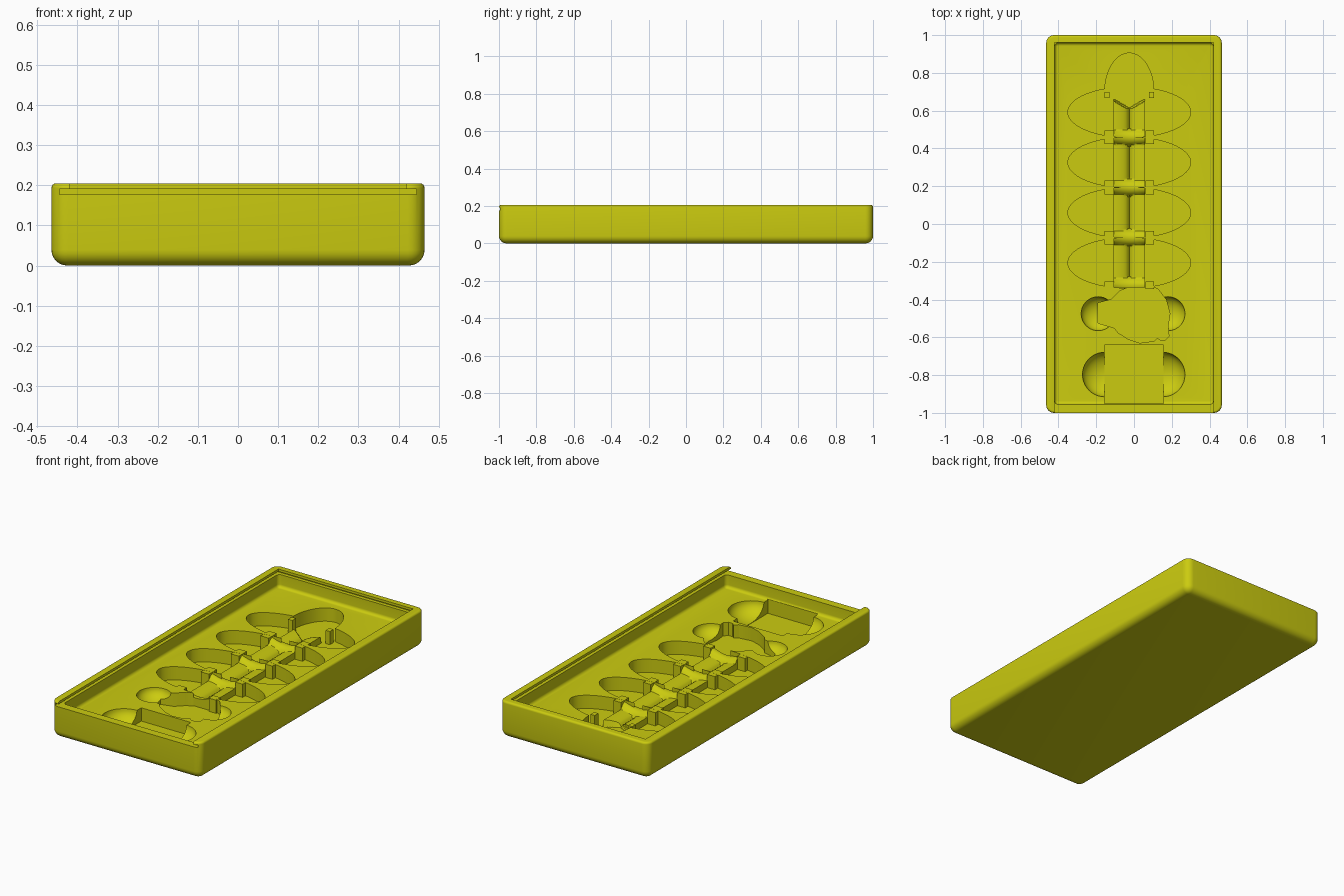
import bpy, bmesh, math

if "Cube" in bpy.data.objects:
    bpy.data.objects.remove(bpy.data.objects["Cube"])

FLOOR, PIT = 0.105, 0.03      # tray floor and pocket floor heights
XC = -0.025                   # centre line of the pockets

mat = bpy.data.materials.new("yellow_plastic")
mat.diffuse_color = (0.6, 0.6, 0.005, 1)
mat.use_nodes = True
mat.node_tree.nodes["Principled BSDF"].inputs["Base Color"].default_value = mat.diffuse_color


def finish(bm, name):
    bmesh.ops.recalc_face_normals(bm, faces=bm.faces)
    me = bpy.data.meshes.new(name)
    bm.to_mesh(me)
    bm.free()
    me.materials.append(mat)
    ob = bpy.data.objects.new(name, me)
    bpy.context.collection.objects.link(ob)
    return ob


def box(name, x0, x1, y0, y1, z0, z1, side=0, bottom=0, top=0):
    """Box with optional rounded upright, bottom and top edges."""
    bm = bmesh.new()
    bmesh.ops.create_cube(bm, size=1)
    for v in bm.verts:
        v.co.x = x0 if v.co.x < 0 else x1
        v.co.y = y0 if v.co.y < 0 else y1
        v.co.z = z0 if v.co.z < 0 else z1

    def level(e, z):
        return all(abs(v.co.z - z) < 1e-5 for v in e.verts)

    def bevel(edges, r):
        bmesh.ops.bevel(bm, geom=edges, offset=r, segments=6, profile=0.5, affect='EDGES')

    if side:
        bevel([e for e in bm.edges if not level(e, z0) and not level(e, z1)], side)
    if bottom:
        bevel([e for e in bm.edges if level(e, z0)], bottom * 0.98)
    if top:
        bevel([e for e in bm.edges if level(e, z1)], top)
    return finish(bm, name)


def prism(name, pts, z0, z1):
    bm = bmesh.new()
    f = bm.faces.new([bm.verts.new((x, y, z0)) for x, y in pts])
    r = bmesh.ops.extrude_face_region(bm, geom=[f])
    for v in r['geom']:
        if isinstance(v, bmesh.types.BMVert):
            v.co.z = z1
    return finish(bm, name)


def arc(cx, cy, rx, ry, a0, a1, n):
    return [(cx + rx * math.cos(math.radians(a0 + (a1 - a0) * i / n)),
             cy + ry * math.sin(math.radians(a0 + (a1 - a0) * i / n))) for i in range(n)]


def scoop(name, x, y, r, depth):
    bm = bmesh.new()
    bmesh.ops.create_uvsphere(bm, u_segments=40, v_segments=20, radius=1)
    for v in bm.verts:
        v.co = (x + v.co.x * r, y + v.co.y * r, FLOOR + v.co.z * depth)
    return finish(bm, name)


def cut(target, cutter):
    m = target.modifiers.new("cut", 'BOOLEAN')
    m.operation, m.solver, m.object = 'DIFFERENCE', 'EXACT', cutter
    bpy.context.view_layer.objects.active = target
    bpy.ops.object.modifier_apply(modifier=m.name)
    bpy.data.objects.remove(cutter)


# Outer shell
tray = box("tray", -0.465, 0.465, -1, 1, 0, 0.205, 0.042, 0.04, 0.012)

# Lid groove and opening, both running out through the front
cut(tray, prism("opening", [(-0.42, -1.1), (0.42, -1.1), (0.42, 0.96), (-0.42, 0.96)], 0.185, 0.3))
cut(tray, box("groove", -0.445, 0.445, -1.1, 0.98, 0.177, 0.191))
# Main recess with a rounded floor edge
cut(tray, box("recess", -0.42, 0.42, -0.955, 0.96, FLOOR, 0.195, 0.02, 0.018))

# Oval rib pockets
ROWS = [0.592, 0.326, 0.06, -0.206]
for y in ROWS:
    cut(tray, prism("oval", arc(XC, y, 0.325, 0.1335, 0, 360, 64), PIT, 0.15))

# Rounded tip pocket, open into the first oval
tip = arc(XC, 0.70, 0.13, 0.205, 0, 180, 32) + [(-0.155, 0.70), (-0.155, 0.62), (0.105, 0.62)]
cut(tray, prism("tip", tip, PIT, 0.15))

# Irregular head pocket
head = [(-0.19, -0.418), (-0.12, -0.40), (-0.075, -0.355), (0.01, -0.318), (0.032, -0.296),
        (0.063, -0.318), (0.127, -0.345), (0.17, -0.40), (0.19, -0.475), (0.18, -0.54),
        (0.185, -0.595), (0.165, -0.615), (0.14, -0.615), (0.125, -0.603), (0.105, -0.62),
        (0.03, -0.63), (-0.03, -0.61), (-0.085, -0.575), (-0.105, -0.55), (-0.19, -0.525)]
cut(tray, prism("head", head, PIT, 0.15))

# Square pocket and the finger scoops beside both front pockets
cut(tray, box("square", -0.155, 0.155, -0.95, -0.64, PIT, 0.16))
for x, y, r, d in ((-0.155, -0.797, 0.118, 0.074), (0.152, -0.797, 0.118, 0.074),
                   (-0.19, -0.475, 0.09, 0.06), (0.18, -0.475, 0.09, 0.06)):
    cut(tray, scoop("scoop", x, y, r, d))

# Posts between the ovals
DIVIDERS = [0.459, 0.193, -0.073, -0.325]
for i, y in enumerate(DIVIDERS):
    h = 0.036 if i < 3 else 0.02
    box(f"left_post_{i + 1}", -0.155, -0.105, y - h, y + h, 0.02, FLOOR - 0.0005)
    box(f"right_post_{i + 1}", 0.06, 0.105, y - h, y + h, 0.02, FLOOR - 0.0005)
for name, x in (("left_tip_post", -0.142), ("right_tip_post", 0.092)):
    box(name, x - 0.013, x + 0.013, 0.668, 0.70, 0.02, FLOOR - 0.0005)


# Spine: two rounded rails with a valley, crossed by a saddle at each divider
def spine_height(u, y):
    z = PIT + 0.001
    if y < 0.605 + 0.055 * u:
        z += 0.036 * math.sqrt(max(0, 1 - (1 - u) ** 2))
    for d in DIVIDERS:
        t = abs(y - d) / 0.045
        if t < 1:
            z = max(z, PIT + (0.048 + 0.02 * u * u) * math.sqrt(1 - t * t))
    return z


NX, NY, Y0, Y1 = 16, 160, -0.335, 0.66
bm = bmesh.new()
grid = []
for j in range(NY + 1):
    y = Y0 + (Y1 - Y0) * j / NY
    row = []
    for i in range(NX + 1):
        s = 2 * i / NX - 1
        row.append(bm.verts.new((XC + s * 0.0825, y, spine_height(abs(s), y))))
    grid.append(row)
for j in range(NY):
    for i in range(NX):
        bm.faces.new((grid[j][i], grid[j][i + 1], grid[j + 1][i + 1], grid[j + 1][i]))
rim = [e for e in bm.edges if e.is_boundary]
for v in bmesh.ops.extrude_edge_only(bm, edges=rim)['geom']:
    if isinstance(v, bmesh.types.BMVert):
        v.co.z = PIT - 0.005
finish(bm, "spine")

# Smooth rounded areas, keep crisp edges
for ob in bpy.data.objects:
    ob.select_set(ob.name in ("tray", "spine"))
bpy.context.view_layer.objects.active = tray
bpy.ops.object.shade_smooth_by_angle(angle=math.radians(32))
